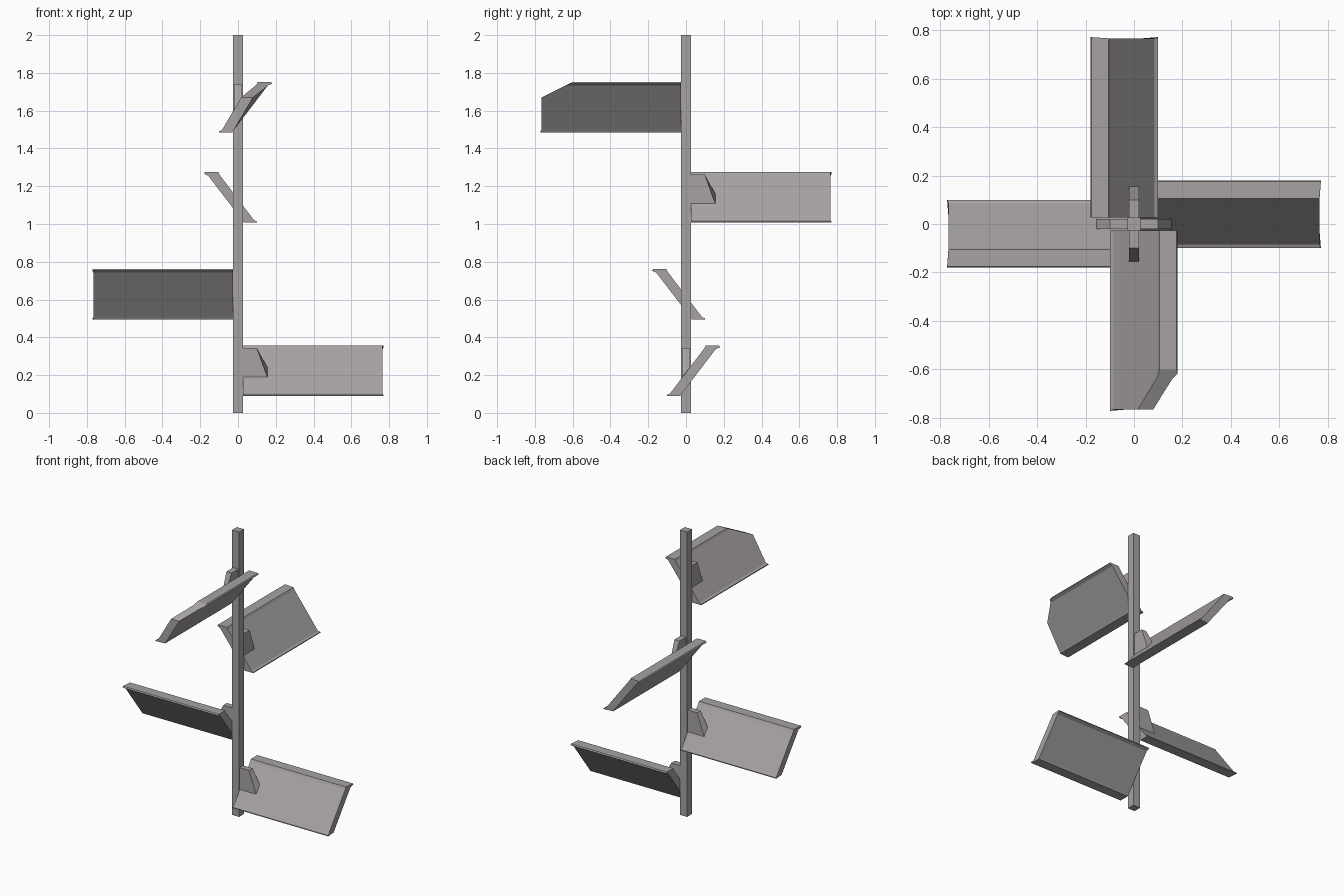
import bpy, bmesh
from math import radians
from mathutils import Matrix, Vector

if "Cube" in bpy.data.objects:
    bpy.data.objects.remove(bpy.data.objects["Cube"])

wood = bpy.data.materials.new("weathered_wood")
wood.diffuse_color = (.385, .36, .372, 1)
wood.use_nodes = True
wood.node_tree.nodes["Principled BSDF"].inputs["Base Color"].default_value = wood.diffuse_color


def finish(bm, name, angle=0, z=0):
    bmesh.ops.transform(bm, matrix=Matrix.Translation((0, 0, z)) @ Matrix.Rotation(radians(angle), 4, 'Z'),
                        verts=bm.verts)
    bmesh.ops.recalc_face_normals(bm, faces=bm.faces)
    me = bpy.data.meshes.new(name)
    bm.to_mesh(me)
    bm.free()
    me.materials.append(wood)
    bpy.context.collection.objects.link(bpy.data.objects.new(name, me))


def prism(ring_a, ring_b):
    bm = bmesh.new()
    a = [bm.verts.new(p) for p in ring_a]
    b = [bm.verts.new(p) for p in ring_b]
    n = len(a)
    for i in range(n):
        j = (i + 1) % n
        bm.faces.new((a[i], a[j], b[j], b[i]))
    bm.faces.new(a[::-1])
    bm.faces.new(b)
    return bm


# slanted board cross-section (y, z, end offset), with small lips at both edges
profile = [(-.10, 0, .006), (-.03, 0, 0), (-.024, .01, 0), (.157, .247, 0),
           (.18, .258, .006), (.175, .267, .006), (.105, .267, 0), (.097, .252, 0),
           (-.085, .012, 0), (-.10, .006, .006)]


def board(name, angle, z, clipped=False):
    bm = prism([(.027, y, h) for y, h, e in profile],
               [(.765 + e, y, h) for y, h, e in profile])
    if clipped:
        # broken-off upper corner, its low end bent towards the upper face
        r = bmesh.ops.bisect_plane(bm, geom=bm.verts[:] + bm.edges[:] + bm.faces[:],
                                   plane_co=Vector((.60, 0, .267)),
                                   plane_no=Vector((.085, 0, .17)), clear_outer=True)
        cut = [g for g in r['geom_cut'] if isinstance(g, bmesh.types.BMEdge)]
        bmesh.ops.holes_fill(bm, edges=cut, sides=0)
        for v in bm.verts:
            if v.co.x > .75 and v.co.z > .15:
                v.co.y -= .03
    finish(bm, name, angle, z)


# wedge bracket sitting on the board's upper face
def bracket(name, angle, z):
    def ring(y, low):
        return [(.02, y, low), (.155, y, low), (.10, y, .253), (.02, y, .253)]
    finish(prism(ring(-.02, .10), ring(.02, .152)), name, angle, z)


# square post
h = .027
corners = [(-h, -h), (h, -h), (h, h), (-h, h)]
finish(prism([(x, y, 0) for x, y in corners], [(x, y, 2) for x, y in corners]), "post")

# four boards pointing different ways up the post
for i, (angle, z) in enumerate([(0, .09), (180, .495), (90, 1.008), (-90, 1.485)], 1):
    board(f"board_{i}", angle, z, clipped=(i == 4))
    bracket(f"bracket_{i}", angle, z)
